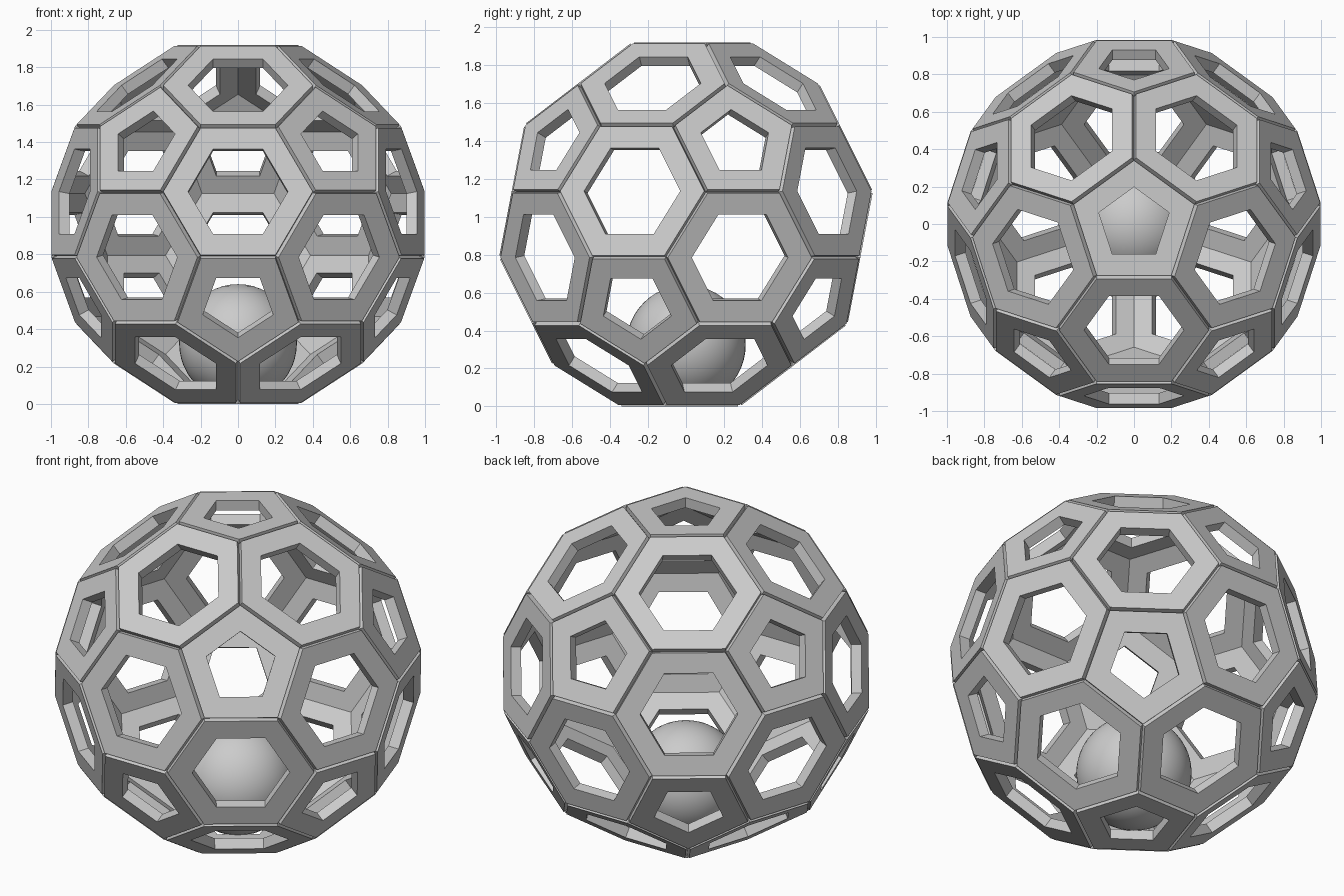
import bpy, bmesh
from math import sqrt, sin, cos, radians, atan2
from itertools import combinations
from mathutils import Vector

old = bpy.data.objects.get("Cube")
if old:
    bpy.data.objects.remove(old, do_unlink=True)

SIZE = 1.14       # radius of the guiding icosahedron
THICK = 0.06      # plate thickness
RIM = 0.115       # width of each frame
CENTRE = Vector((0, 0, 0.96))

grey = bpy.data.materials.new("light grey")
grey.use_nodes = True
colour = (0.6, 0.6, 0.6, 1)
grey.diffuse_color = colour
grey.node_tree.nodes["Principled BSDF"].inputs["Base Color"].default_value = colour

# Icosahedron corners, standing on a point
h, r = 1 / sqrt(5), 2 / sqrt(5)
corners = [Vector((0, 0, 1)), Vector((0, 0, -1))]
for k in range(5):
    for turn, z in ((90, h), (126, -h)):
        a = radians(turn + 72 * k)
        corners.append(Vector((r * cos(a), r * sin(a), z)))


def near(a, b):
    return (a - b).length < 1.1


# Corners of the cut ball: two points on each icosahedron edge
points = []
for a, b in combinations(corners, 2):
    if near(a, b):
        points += [(a * 2 + b) * SIZE / 3, (a + b * 2) * SIZE / 3]

# Facing directions of the five-sided and six-sided plates
five_normals = corners
six_normals = [(a + b + c).normalized() for a, b, c in combinations(corners, 3)
               if near(a, b) and near(b, c) and near(a, c)]


def add_frame(bm, normal):
    """Flat ring on the plate that faces along normal."""
    top = max(p.dot(normal) for p in points)
    ring = [p for p in points if p.dot(normal) > top - 0.001]
    middle = normal * top
    u = (ring[0] - middle).normalized()
    v = normal.cross(u)
    ring.sort(key=lambda p: atan2((p - middle).dot(v), (p - middle).dot(u)))
    apothem = ((ring[0] + ring[1]) / 2 - middle).length
    hole = 1 - RIM / apothem
    outer = [bm.verts.new(p + CENTRE) for p in ring]
    inner = [bm.verts.new(middle + (p - middle) * hole + CENTRE) for p in ring]
    for i in range(len(ring)):
        j = (i + 1) % len(ring)
        bm.faces.new((outer[i], outer[j], inner[j], inner[i]))


def build_frames(name, normals):
    bm = bmesh.new()
    for n in normals:
        add_frame(bm, n)
    mesh = bpy.data.meshes.new(name)
    bm.to_mesh(mesh)
    bm.free()
    mesh.materials.append(grey)
    obj = bpy.data.objects.new(name, mesh)
    bpy.context.collection.objects.link(obj)
    # Square-sided plates leave a narrow groove between neighbours
    solid = obj.modifiers.new("thickness", 'SOLIDIFY')
    solid.thickness = THICK
    solid.offset = 0


build_frames("pentagon_frames", five_normals)
build_frames("hexagon_frames", six_normals)

# Loose ball resting in the lowest opening
bpy.ops.mesh.primitive_uv_sphere_add(segments=48, ring_count=24, radius=0.315,
                                     location=(0, 0, 0.325))
ball = bpy.context.object
ball.name = "inner_ball"
ball.data.materials.append(grey)
bpy.ops.object.shade_smooth()
